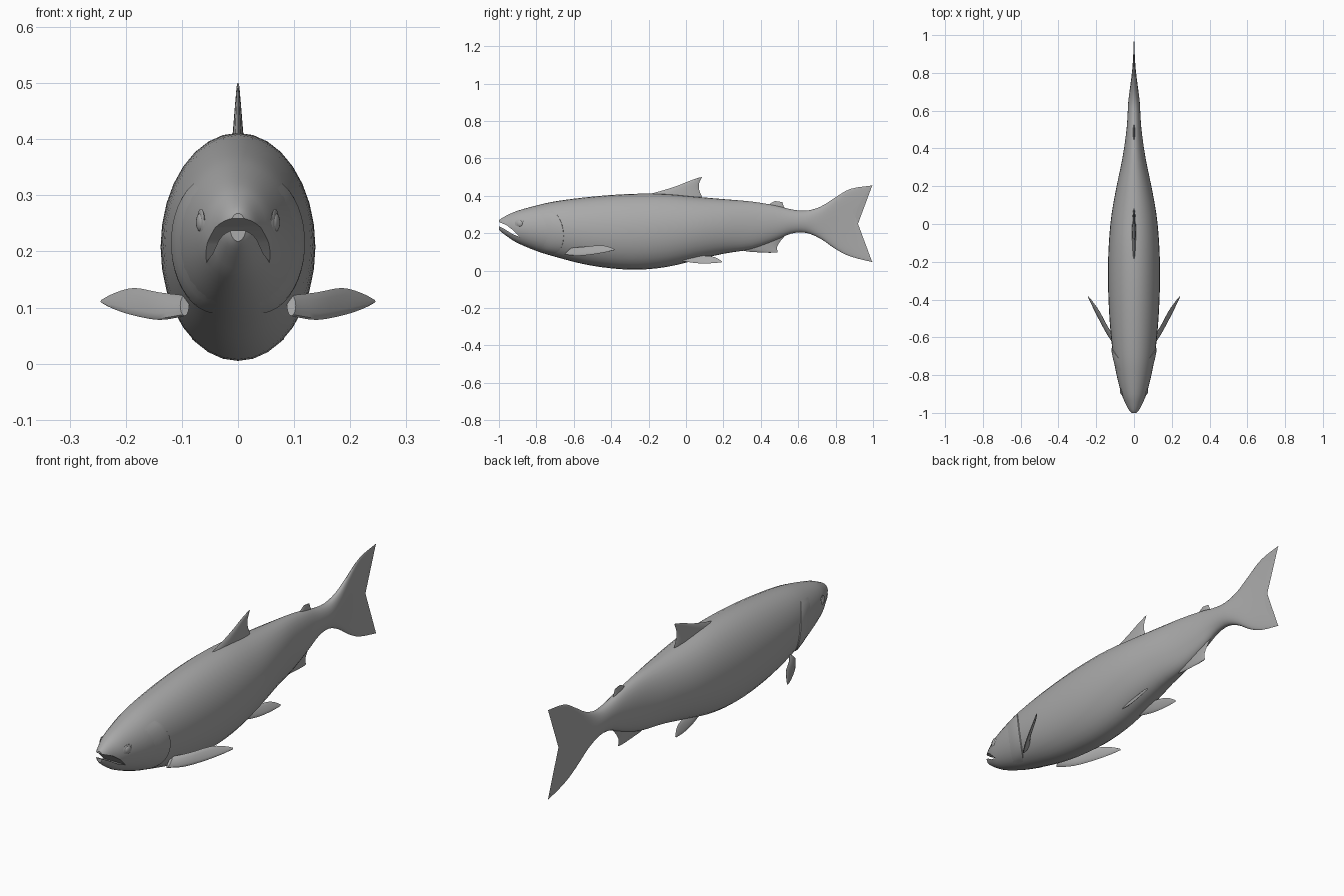
import bpy, bmesh, math
from mathutils import Vector

if "Cube" in bpy.data.objects:
    bpy.data.objects.remove(bpy.data.objects["Cube"])

grey = bpy.data.materials.new("fish_grey")
grey.diffuse_color = (0.4, 0.4, 0.4, 1)
grey.use_nodes = True
grey.node_tree.nodes["Principled BSDF"].inputs["Base Color"].default_value = grey.diffuse_color


def finish(name, bm, angle=40):
    bmesh.ops.recalc_face_normals(bm, faces=bm.faces)
    me = bpy.data.meshes.new(name)
    bm.to_mesh(me)
    bm.free()
    ob = bpy.data.objects.new(name, me)
    bpy.context.collection.objects.link(ob)
    me.materials.append(grey)
    smooth(ob, angle)
    return ob


def smooth(ob, angle=40):
    bpy.ops.object.select_all(action='DESELECT')
    ob.select_set(True)
    bpy.context.view_layer.objects.active = ob
    bpy.ops.object.shade_smooth_by_angle(angle=math.radians(angle))


def loft(name, rings):
    """Skin a list of closed rings and cap both ends."""
    bm = bmesh.new()
    vs = [[bm.verts.new(p) for p in r] for r in rings]
    n = len(vs[0])
    for a, b in zip(vs, vs[1:]):
        for i in range(n):
            j = (i + 1) % n
            bm.faces.new((a[i], a[j], b[j], b[i]))
    bm.faces.new(vs[0])
    bm.faces.new(vs[-1])
    return finish(name, bm)


def spline(rows, steps):
    """Catmull-Rom through rows of numbers."""
    out = []
    for i in range(len(rows) - 1):
        p0, p1 = rows[max(i - 1, 0)], rows[i]
        p2, p3 = rows[i + 1], rows[min(i + 2, len(rows) - 1)]
        for s in range(steps):
            t = s / steps
            out.append([0.5 * (2 * b + (c - a) * t + (2 * a - 5 * b + 4 * c - d) * t * t
                               + (3 * b - a - 3 * c + d) * t ** 3)
                        for a, b, c, d in zip(p0, p1, p2, p3)])
    return out + [list(rows[-1])]


# Body and tail stations: y, top z, bottom z, half width, notch of the tail fork
stations = spline([
    (-1.0, .268, .218, .014, 0), (-.985, .28, .204, .028, 0), (-.95, .299, .178, .045, 0),
    (-.9, .32, .147, .066, 0), (-.8, .348, .105, .092, 0), (-.7, .37, .074, .11, 0),
    (-.55, .39, .035, .126, 0), (-.4, .404, .012, .135, 0), (-.25, .411, .005, .138, 0),
    (-.1, .409, .02, .133, 0), (.05, .395, .055, .119, 0), (.2, .382, .09, .092, 0),
    (.35, .369, .115, .061, 0), (.48, .348, .162, .042, 0), (.56, .328, .197, .035, 0),
    (.64, .32, .202, .031, 0), (.72, .342, .17, .024, .02), (.8, .392, .115, .016, .04),
    (.88, .437, .075, .009, .06), (.998, .455, .045, .002, .097)], 3)


def ring(st, n=32):
    y, zt, zb, w, notch = st
    c, h = (zt + zb) / 2, (zt - zb) / 2
    out = []
    for i in range(n):
        a = 2 * math.pi * i / n
        s = math.sin(a)
        out.append((w * math.cos(a), y - notch * (1 - s * s), c + h * s))
    return out


body = loft("body", [ring(s) for s in stations])

# Open mouth, cut as a curved wedge
mouth = [(-1.06, .272), (-1, .259), (-.96, .243), (-.925, .216), (-.89, .18),
         (-.93, .196), (-.965, .219), (-1, .237), (-1.06, .25)]
cutter = loft("mouth_cutter", [[(x, y, z) for y, z in mouth] for x in (-.2, .2)])
cutter.hide_render = True
mod = body.modifiers.new("mouth", 'BOOLEAN')
mod.operation = 'DIFFERENCE'
mod.solver = 'EXACT'
mod.object = cutter
bpy.context.view_layer.objects.active = body
bpy.ops.object.modifier_apply(modifier="mouth")
bpy.data.objects.remove(cutter)
smooth(body)


def skin(y, a, off=0):
    """Point on the body surface at station y and angle a."""
    for p, q in zip(stations, stations[1:]):
        if p[0] <= y <= q[0]:
            t = (y - p[0]) / (q[0] - p[0])
            _, zt, zb, w, _ = [u + (v - u) * t for u, v in zip(p, q)]
            return Vector(((w + off) * math.cos(a), y,
                           (zt + zb) / 2 + ((zt - zb) / 2 + off) * math.sin(a)))


# Gill covers: thin curved shells with a raised rear edge
for side, label in ((1, "right"), (-1, "left")):
    bm = bmesh.new()
    grid = []
    for i in range(17):
        u = i / 8 - 1
        a = math.radians(-12 + 55 * u)
        edge = -.655 - .06 * u * u
        lift = .006 * (1 - u ** 4)
        row = [(edge - .12, -.003), (edge - .06, lift * .5), (edge - .015, lift),
               (edge, lift * .7), (edge + .003, -.004)]
        pts = [skin(y, a, o) for y, o in row]
        grid.append([bm.verts.new((p.x * side, p.y, p.z)) for p in pts])
    for r, s in zip(grid, grid[1:]):
        for j in range(4):
            bm.faces.new((r[j], r[j + 1], s[j + 1], s[j]))
    finish(label + "_gill_cover", bm)

    # Eye and its socket rim
    for part, rad, depth in (("eye", .017, .008), ("eye_rim", .024, .004)):
        bm = bmesh.new()
        bmesh.ops.create_uvsphere(bm, u_segments=16, v_segments=10, radius=1)
        for v in bm.verts:
            x, y, z = v.co.x * depth, v.co.y * rad, v.co.z * rad
            v.co = (side * (.066 + x + .25 * y), -.89 + y, .252 + z)
        finish(label + "_" + part, bm)


def fin(name, sections, thick, normal, mirror=False):
    """Blade with a lens section; each section is (leading point, trailing point)."""
    normal = Vector(normal).normalized()
    rows = spline([tuple(l) + tuple(t) for l, t in sections], 3)
    rings = []
    for k, r in enumerate(rows):
        l, t = Vector(r[:3]), Vector(r[3:])
        th = thick * (1 - .85 * k / (len(rows) - 1))
        rings.append([(l + t) / 2 + (t - l) / 2 * math.cos(a) + normal * th * math.sin(a)
                      for a in [math.pi * i / 6 for i in range(12)]])
    if not mirror:
        loft(name, rings)
        return
    for s, label in ((1, "right_"), (-1, "left_")):
        loft(label + name, [[(p.x * s, p.y, p.z) for p in r] for r in rings])


def flat(pairs):
    return [((0, a, b), (0, c, d)) for a, b, c, d in pairs]


# Middle fins
fin("dorsal_fin", flat([(-.25, .395, .09, .375), (-.14, .424, .084, .398),
                        (-.05, .452, .07, .432), (.02, .48, .07, .465),
                        (.07, .497, .085, .5)]), .012, (1, 0, 0))
fin("adipose_fin", flat([(.42, .335, .535, .322), (.45, .358, .522, .345),
                         (.475, .372, .515, .366)]), .008, (1, 0, 0))
fin("anal_fin", flat([(.26, .13, .545, .2), (.31, .105, .515, .17),
                      (.38, .098, .488, .13), (.45, .095, .49, .097)]), .012, (1, 0, 0))

# Paired fins
fin("pectoral_fin", [((.095, -.65, .085), (.095, -.61, .122)),
                     ((.14, -.585, .078), (.14, -.545, .127)),
                     ((.19, -.495, .087), (.185, -.46, .135)),
                     ((.225, -.425, .099), (.22, -.41, .126)),
                     ((.244, -.385, .109), (.243, -.382, .114))],
    .009, (.85, -.45, 0), True)
fin("pelvic_fin", [((.045, -.04, .055), (.035, .03, .08)),
                   ((.062, .05, .04), (.045, .09, .08)),
                   ((.075, .13, .039), (.06, .15, .073)),
                   ((.082, .188, .044), (.08, .192, .05))],
    .006, (.85, -.15, .4), True)
